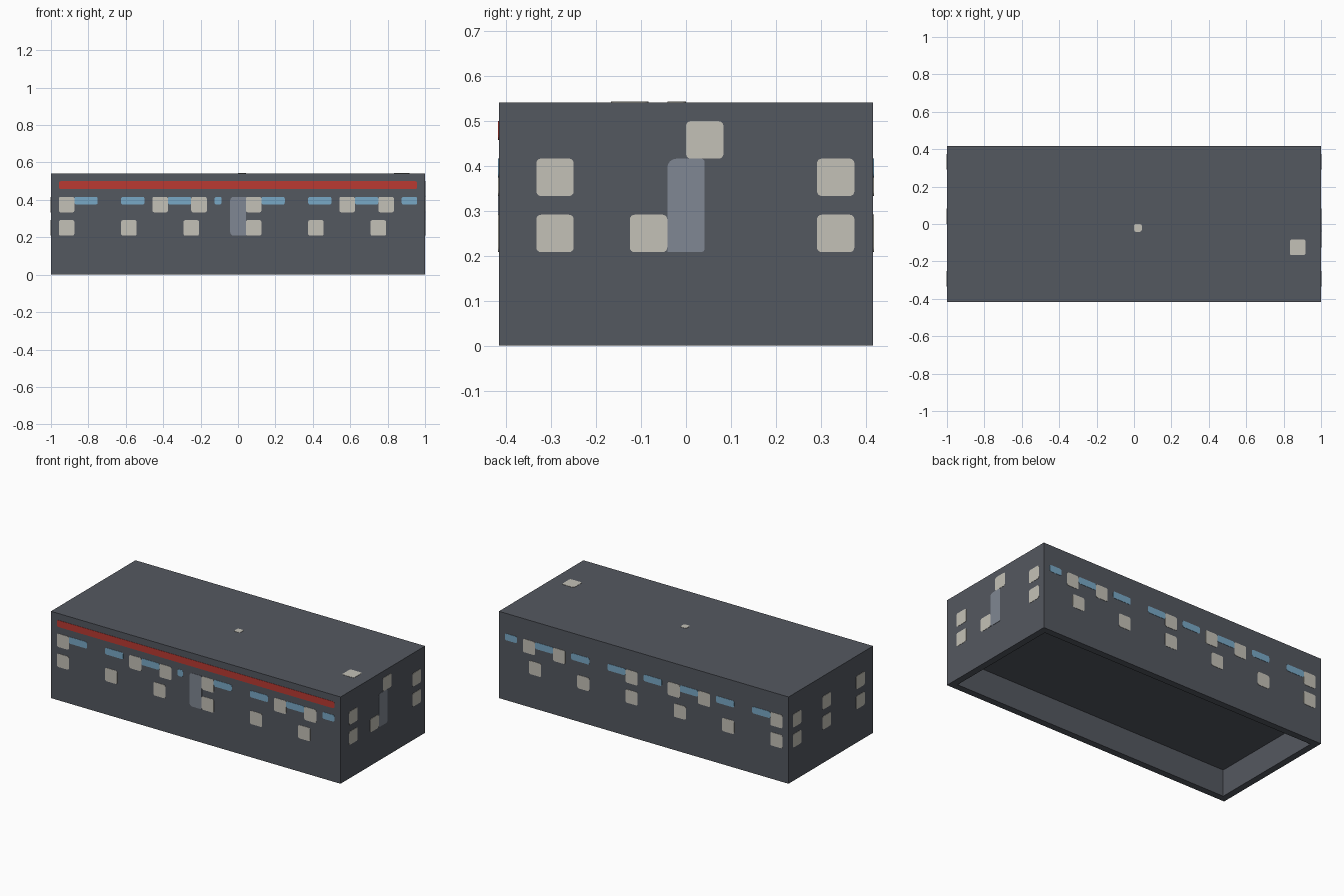
import bpy, bmesh, math
from mathutils import Vector

cube = bpy.data.objects.get("Cube")
if cube:
    bpy.data.objects.remove(cube, do_unlink=True)

CELL = 1 / 24          # everything is laid out on a grid of cells
THICK = 0.04           # raised thickness of a plate, in cells


def srgb(*rgb):
    return [((c / 255 + 0.055) / 1.055) ** 2.4 for c in rgb] + [1]


def material(name, colour):
    m = bpy.data.materials.new(name)
    m.use_nodes = True
    m.diffuse_color = colour
    m.node_tree.nodes["Principled BSDF"].inputs["Base Color"].default_value = colour
    return m


DARK = material("dark grey", srgb(84, 88, 96))
PALE = material("pale beige", srgb(196, 193, 183))
RED = material("red", srgb(186, 58, 50))
BLUE = material("light blue", srgb(121, 169, 198))
GREY = material("blue grey", srgb(128, 135, 147))


def finish(name, bm, mat):
    bmesh.ops.recalc_face_normals(bm, faces=bm.faces)
    bmesh.ops.scale(bm, vec=(CELL,) * 3, verts=bm.verts)
    mesh = bpy.data.meshes.new(name)
    bm.to_mesh(mesh)
    bm.free()
    mesh.materials.append(mat)
    ob = bpy.data.objects.new(name, mesh)
    bpy.context.collection.objects.link(ob)
    return ob


# Each side of the body: a map from (across, up, out) to a point
SIDES = {
    "front": lambda u, v, n: (u, -10 - n, v),
    "back": lambda u, v, n: (u, 10 + n, v),
    "left": lambda u, v, n: (24 + n, u, v),
    "right": lambda u, v, n: (-24 - n, u, v),
    "top": lambda u, v, n: (u, v, 13 + n),
}


def plates(name, side, rects, mat, radii=(0.25,) * 4):
    """Thin rounded plates; radii run from lower left, anticlockwise."""
    bm = bmesh.new()
    place = SIDES[side]
    for u0, u1, v0, v1 in rects:
        outline = []
        corners = [(u0, v0, 1, 1), (u1, v0, -1, 1), (u1, v1, -1, -1), (u0, v1, 1, -1)]
        for i, ((u, v, su, sv), r) in enumerate(zip(corners, radii)):
            steps = 4 if r else 0
            for k in range(steps + 1):
                a = math.pi * (1 + i / 2) + k * math.pi / 8
                outline.append((u + r * (su + math.cos(a)), v + r * (sv + math.sin(a))))
        outer = [bm.verts.new(place(u, v, THICK)) for u, v in outline]
        inner = [bm.verts.new(place(u, v, -THICK)) for u, v in outline]
        bm.faces.new(outer)
        bm.faces.new(inner[::-1])
        for i in range(len(outer)):
            j = (i + 1) % len(outer)
            bm.faces.new((outer[i], inner[i], inner[j], outer[j]))
    return finish(name, bm, mat)


def square(u, v):
    return (u - 1, u + 1, v - 1, v + 1)


# Body: block with a recess in its underside
bm = bmesh.new()
bmesh.ops.create_cube(bm, size=1)
bmesh.ops.scale(bm, vec=(48, 20, 13), verts=bm.verts)
bmesh.ops.translate(bm, vec=(0, 0, 6.5), verts=bm.verts)
bm.normal_update()
bottom = min(bm.faces, key=lambda f: f.calc_center_median().z)
bmesh.ops.inset_region(bm, faces=[bottom], thickness=1, use_even_offset=True)
recess = bmesh.ops.extrude_discrete_faces(bm, faces=[bottom])["faces"][0]
bmesh.ops.translate(bm, vec=Vector((0, 0, 4)), verts=recess.verts)
finish("body", bm, DARK)

# Long sides: two rows of windows and a broken blue stripe
long_windows = [square(u, 9) for u in (-22, -10, -5, 2, 14, 19)]
long_windows += [square(u, 6) for u in range(-22, 19, 8)]
for side in ("front", "back"):
    plates(side + "_windows", side, long_windows, PALE)
    dashes = []
    for u in range(-21, 22, 6):
        end = min(u + 3, 23)
        if side == "front" and u == -3:
            end = -2.1
        dashes.append((u, end, 9, 10))
    plates(side + "_blue_stripe", side, dashes, BLUE)

# Front band and doors
plates("front_red_band", "front", [(-23, 23, 11, 12)], RED)
plates("front_door", "front", [(-1, 1, 5, 10)], GREY, (0.45, 0, 0, 0.45))
plates("left_door", "left", [(-1, 1, 5, 10)], GREY, (0, 0.2, 0.2, 0.5))

# Short sides
end_windows = [square(u, v) for u in (-7, 8) for v in (6, 9)]
plates("left_windows", "left", end_windows + [square(1, 11), square(-2, 6)], PALE)
plates("right_windows", "right", end_windows + [square(1, 6), square(1, 9)], PALE)

# Roof hatches
plates("roof_hatches", "top", [(0, 1, -1, 0), square(21, -3)], PALE)
